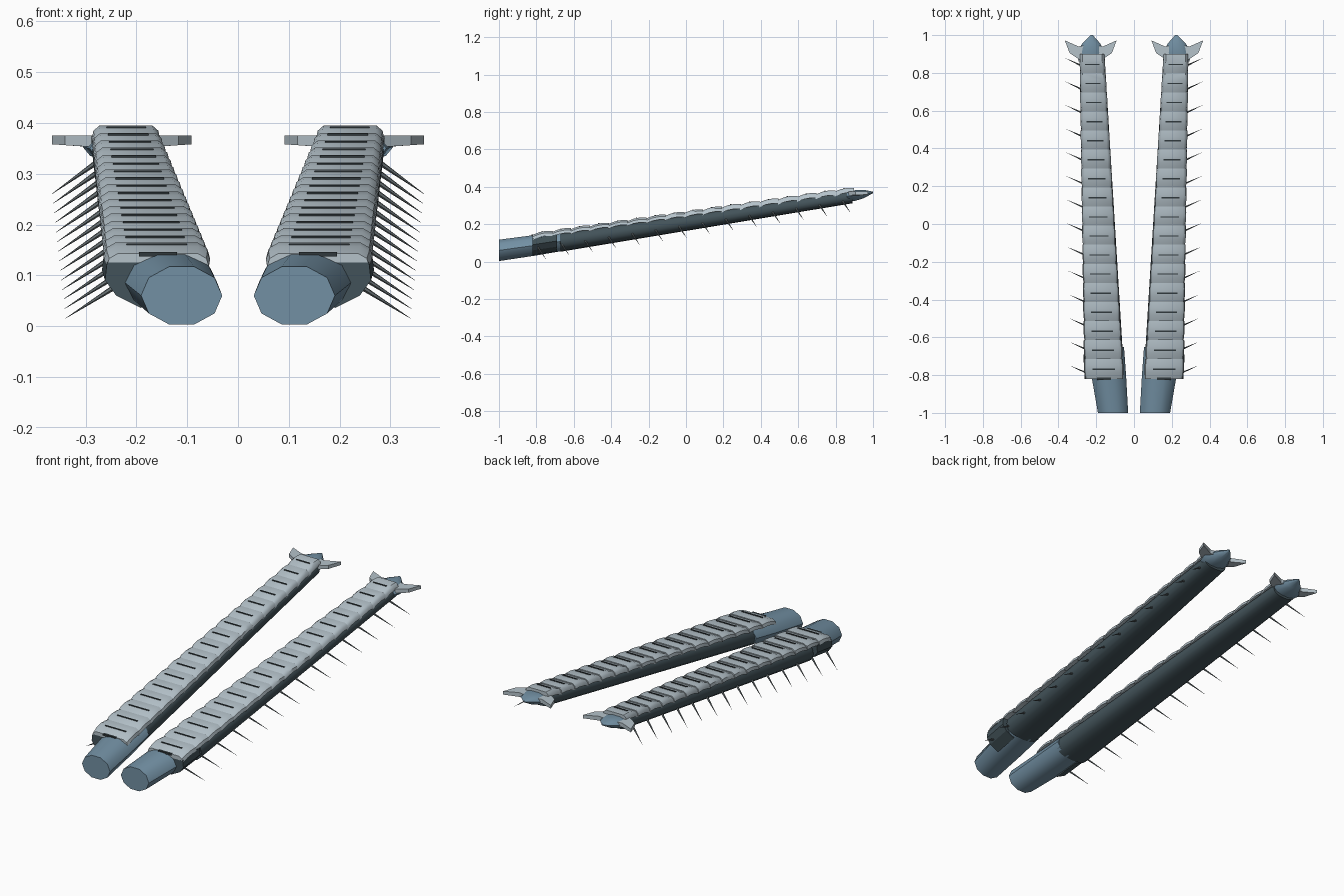
import bpy, bmesh, math
from mathutils import Vector, Matrix

cube = bpy.data.objects.get("Cube")
if cube:
    bpy.data.objects.remove(cube, do_unlink=True)


def material(name, rgb):
    m = bpy.data.materials.new(name)
    m.use_nodes = True
    m.diffuse_color = (*rgb, 1)
    m.node_tree.nodes["Principled BSDF"].inputs["Base Color"].default_value = (*rgb, 1)
    return m


STEEL = material("steel_blue", (0.17, 0.28, 0.37))
PALE = material("pale_armour", (0.46, 0.54, 0.59))
DARK = material("dark_slate", (0.055, 0.085, 0.10))
SLOT = material("charcoal", (0.03, 0.04, 0.045))
SPIKE = material("spike_grey", (0.16, 0.19, 0.20))


def mix(a, b, t):
    return a + (b - a) * t


def loft(bm, rings):
    """Skin closed rings of equal length and cap both ends."""
    loops = [[bm.verts.new(p) for p in ring] for ring in rings]
    for a, b in zip(loops, loops[1:]):
        for i in range(len(a)):
            j = (i + 1) % len(a)
            bm.faces.new((a[i], a[j], b[j], b[i]))
    bm.faces.new(loops[0])
    bm.faces.new(loops[-1])


def oval(x, y, z, rx, rz, n=10, power=1.0):
    ring = []
    for i in range(n):
        a = math.tau * i / n
        c, s = math.cos(a), math.sin(a)
        ring.append((x + rx * math.copysign(abs(c) ** power, c), y,
                     z + rz * math.copysign(abs(s) ** power, s)))
    return ring


def box(bm, centre, size):
    m = Matrix.Translation(centre) @ Matrix.Diagonal((*size, 1))
    bmesh.ops.create_cube(bm, size=1, matrix=m)


def finish(name, bm, mat, smooth=None):
    """Make the object, mirrored to the other side."""
    bmesh.ops.recalc_face_normals(bm, faces=bm.faces)
    mesh = bpy.data.meshes.new(name)
    bm.to_mesh(mesh)
    bm.free()
    mesh.materials.append(mat)
    obj = bpy.data.objects.new(name, mesh)
    bpy.context.collection.objects.link(obj)
    mirror = obj.modifiers.new("Mirror", "MIRROR")
    mirror.use_mirror_merge = False
    if smooth:
        bpy.ops.object.select_all(action="DESELECT")
        obj.select_set(True)
        bpy.context.view_layer.objects.active = obj
        bpy.ops.object.shade_smooth_by_angle(angle=math.radians(smooth))


# Shape of the sloping, tapering limb along its length
FRONT, BACK, COUNT = -0.82, 0.895, 17


def along(y):
    t = (y - FRONT) / (BACK - FRONT)
    return mix(0.158, 0.222, t), mix(0.105, 0.066, t), mix(0.143, 0.388, t)


# Blue front tube
bm = bmesh.new()
loft(bm, [oval(0.111, -1, 0.06, 0.08, 0.06),
          oval(0.134, -0.8, 0.088, 0.092, 0.058),
          oval(0.150, -0.65, 0.111, 0.097, 0.055)])
finish("front_tube", bm, STEEL, 50)

# Dark underbody
bm = bmesh.new()
loft(bm, [oval(0.160, -0.67, 0.107, 0.100, 0.054, 16, 0.8),
          oval(0.222, 0.89, 0.348, 0.066, 0.036, 16, 0.8)])
finish("underbody", bm, DARK, 50)

# Outer sleeve beside the tube
bm = bmesh.new()
section = [(0.19, 0.125), (0.258, 0.125), (0.262, 0.09), (0.24, 0.06), (0.19, 0.035)]
loft(bm, [[(x + k * 0.006, y, z + k * 0.02) for x, z in section]
          for k, y in ((0, FRONT), (1, -0.69))])
finish("outer_sleeve", bm, DARK)

# Overlapping armour plates, their slots and the open front gaps
plates, slots = bmesh.new(), bmesh.new()
profile = [(-1, -0.026), (-0.95, -0.01), (-0.78, 0), (0.78, 0), (0.95, -0.01),
           (1, -0.026), (0.8, -0.02), (-0.8, -0.02)]
step = (BACK - FRONT) / COUNT
for i in range(COUNT):
    y0 = FRONT + i * step
    rings = []
    for t, lift, wide in ((0, 0, 0.96), (0.35, 0.009, 1), (0.7, 0.011, 1.01), (1.04, 0.006, 1)):
        y = y0 + t * step
        x, w, z = along(y)
        rings.append([(x + px * w * wide, y, z + lift + pz) for px, pz in profile])
    loft(plates, rings)
    x, w, z = along(y0 + step / 2)
    box(slots, (x, y0 + step / 2, z + 0.008), (w * 1.15, 0.007, 0.009))
    if i < 4:
        x, w, z = along(y0)
        box(slots, (x, y0 + 0.002, z - 0.002), (0.075, 0.016, 0.009))
finish("armour_plates", plates, PALE, 40)
finish("plate_slots", slots, SLOT)

# Row of spikes on the outer side
bm = bmesh.new()
ROWS = 14
for i in range(ROWS):
    t = i / (ROWS - 1)
    y = mix(-0.75, 0.88, t)
    tip = Vector((mix(0.34, 0.367, t), y, mix(0.015, 0.26, t)))
    base = Vector((mix(0.235, 0.272, t), y - 0.045, mix(0.082, 0.327, t)))
    axis = tip - base
    turn = axis.to_track_quat("Z", "Y").to_matrix().to_4x4()
    bmesh.ops.create_cone(bm, cap_ends=True, segments=6, radius1=0.006, radius2=0.0003,
                          depth=axis.length,
                          matrix=Matrix.Translation((tip + base) / 2) @ turn)
finish("spikes", bm, SPIKE)

# Blue pointed end
bm = bmesh.new()
loft(bm, [oval(0.23, 0.86, 0.35, 0.062, 0.028),
          oval(0.23, 0.905, 0.353, 0.076, 0.030),
          oval(0.226, 0.955, 0.362, 0.048, 0.022),
          oval(0.224, 1.0, 0.370, 0.006, 0.004)])
finish("pointed_end", bm, STEEL, 50)

# Pair of side fins on the pointed end
bm = bmesh.new()
outline = [(0.035, 0.945), (0.065, 0.94), (0.137, 0.972), (0.112, 0.905), (0.06, 0.87), (0.035, 0.89)]
for side in (1, -1):
    loft(bm, [[(0.229 + side * x, y, 0.353 + 0.07 * max(0, x - 0.065)) for x, y in outline],
              [(0.229 + side * x, y, 0.375) for x, y in outline]])
finish("end_fins", bm, PALE)
